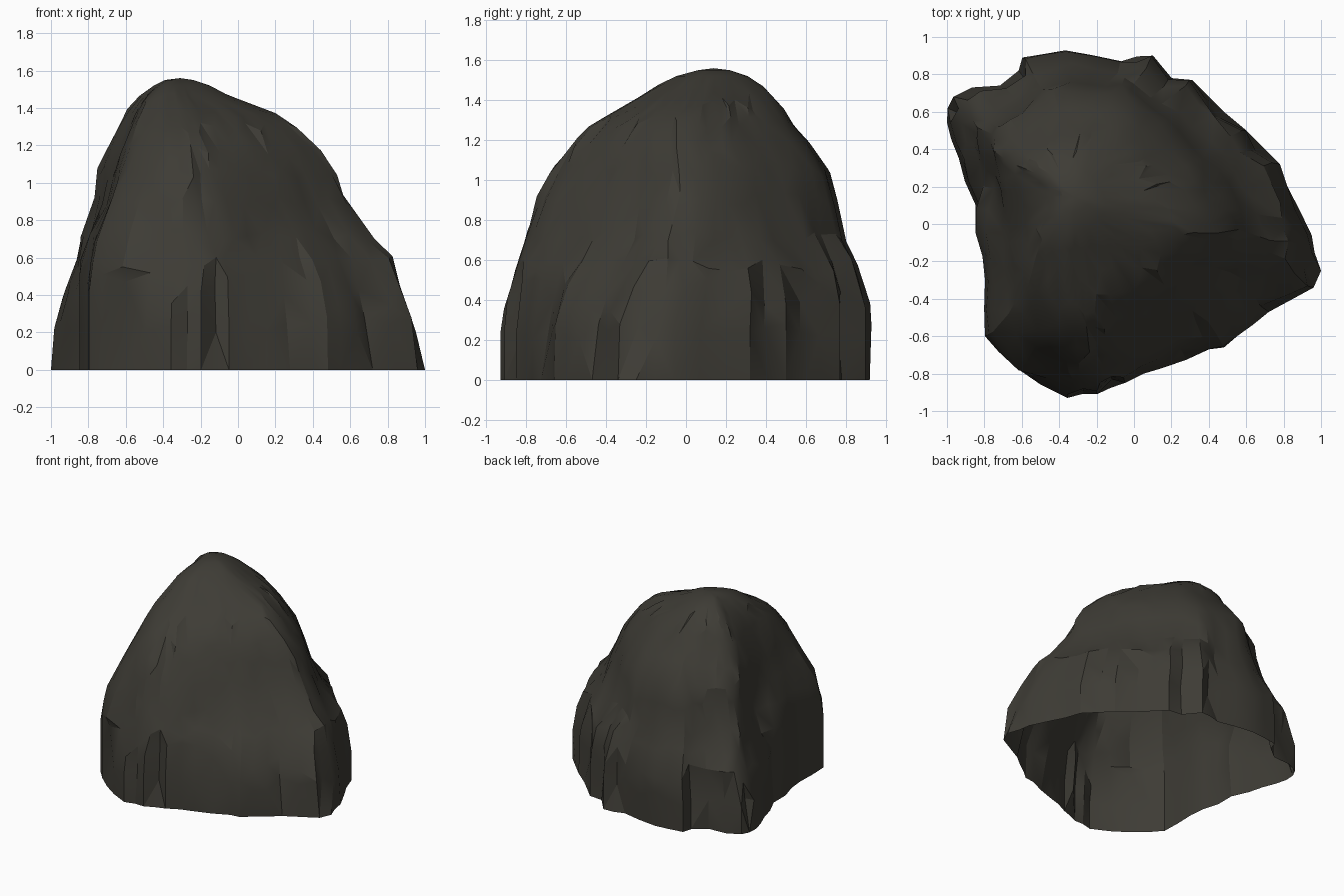
import bpy
import bmesh
import math
import random
from mathutils import Vector

random.seed(11)

default_cube = bpy.data.objects.get("Cube")
if default_cube:
    bpy.data.objects.remove(default_cube, do_unlink=True)

# Ground outline of the boulder, clockwise from above
OUTLINE = [
    (-1, .62), (-.97, .68), (-.87, .73), (-.72, .74), (-.62, .82), (-.6, .89),
    (-.37, .93), (-.07, .87), (.1, .9), (.2, .78), (.31, .77), (.48, .6),
    (.6, .5), (.78, .32), (.82, .2), (.95, -.06), (1, -.25), (.96, -.34),
    (.72, -.47), (.55, -.6), (.48, -.66), (.4, -.67), (.15, -.77), (-.05, -.85),
    (-.2, -.91), (-.36, -.93), (-.5, -.86), (-.73, -.68), (-.8, -.6), (-.8, -.3),
    (-.85, -.05), (-.85, .1), (-.94, .35), (-.98, .45),
]

# Height, then the left, right, front and back limits at that height
LEVELS = [
    (0, -1, 1, -.93, .92), (.25, -.98, .94, -.93, .93),
    (.42, -.93, .89, -.9, .92), (.58, -.87, .84, -.85, .85),
    (.72, -.85, .7, -.81, .79), (.9, -.79, .59, -.75, .76),
    (1.05, -.775, .52, -.67, .72), (1.18, -.71, .43, -.58, .62),
    (1.29, -.65, .32, -.46, .53), (1.38, -.6, .19, -.29, .47),
    (1.46, -.53, -.04, -.17, .4), (1.52, -.45, -.15, -.05, .31),
    (1.55, -.39, -.24, .06, .22),
]
PEAK = Vector((-.31, .14, 1.56))


def refined(points):
    """Split the long sides of an outline, with a little roughness."""
    result = []
    for a, b in zip(points, points[1:] + points[:1]):
        result.append(a)
        if math.dist(a, b) > .16:
            middle = (Vector(a) + Vector(b)) / 2
            middle *= random.uniform(.985, 1.015)
            result.append(tuple(middle))
    return result


def normalised(points):
    """Stretch an outline to fill the square from -1 to 1."""
    low = [min(p[axis] for p in points) for axis in (0, 1)]
    high = [max(p[axis] for p in points) for axis in (0, 1)]
    return [tuple(2 * (p[a] - low[a]) / (high[a] - low[a]) - 1 for a in (0, 1))
            for p in points]


def softened(points):
    """Average each outline point with its neighbours."""
    count = len(points)
    return [tuple((points[i - 1][a] + 3 * points[i][a] + points[(i + 1) % count][a]) / 5
                  for a in (0, 1)) for i in range(count)]


def clamp(value, low=0, high=1):
    return max(low, min(high, value))


def limits_at(z):
    """Interpolate the side limits at any height."""
    for lower, upper in zip(LEVELS, LEVELS[1:]):
        if z <= upper[0]:
            t = (z - lower[0]) / (upper[0] - lower[0])
            return [a + (b - a) * t for a, b in zip(lower[1:], upper[1:])]
    return LEVELS[-1][1:]


def surface_point(nx, ny, z):
    """Place a normalised outline point on the boulder at height z."""
    left, right, front, back = limits_at(z)
    x = left + (right - left) * (nx + 1) / 2
    y = front + (back - front) * (ny + 1) / 2
    # The right-hand ridge swings backwards as it rises
    rise = clamp(z / .6) * clamp((1.5 - z) * 2)
    y += .2 * rise * max(0, nx) * max(0, .5 - ny)
    # Sheer walls: the foot rises straight up, highest at the front left
    reach = .98 if nx < -.5 and ny < .2 else .68
    sheer = clamp((reach - z) / .45)
    x += (clamp(nx, left, right) - x) * sheer
    y += (clamp(ny * .93, front, back) - y) * sheer
    # The back left corner is worn away
    worn = .06 * clamp(-nx - .4) * clamp(ny) * clamp(z * 2 - .7) * clamp((1.4 - z) * 3)
    return Vector((x + worn, y - worn, z))


# Stacked rings of the stone shell
bm = bmesh.new()
shape = normalised(refined(OUTLINE))
count = len(shape)
grooves = [random.choice((0, 0, 0, .025, .05)) for _ in shape]
rings = []
for level, row in enumerate(LEVELS):
    ring = []
    if level > 3:
        shape = normalised(softened(shape))
    for i, (nx, ny) in enumerate(shape):
        z = row[0]
        inset = 0
        if level == 1:
            # Vertical grooves in the broken foot
            z += random.uniform(-.05, .03)
            inset = grooves[i]
        elif level == 2:
            # Jagged upper ends of the grooves
            z += random.uniform(-.08, .1)
            inset = grooves[i] * random.choice((0, 1))
        elif 3 <= level < 11:
            z += random.uniform(-.035, .035)
            inset = random.uniform(-.016, .018)
        point = surface_point(nx, ny, z)
        centre = Vector((PEAK.x * z / PEAK.z, PEAK.y * z / PEAK.z, z))
        point = point.lerp(centre, inset)
        if 3 <= level < 11:
            # Slide along the ring so the facets vary
            outward = (point - centre).normalized()
            point += Vector((-outward.y, outward.x, 0)) * random.uniform(-.015, .015)
        ring.append(bm.verts.new(point))
    rings.append(ring)

for lower, upper in zip(rings, rings[1:]):
    for i in range(count):
        j = (i + 1) % count
        bm.faces.new((lower[j], lower[i], upper[i], upper[j]))

# Rounded summit; the underside stays open
summit = bm.verts.new(PEAK)
for i in range(count):
    bm.faces.new((rings[-1][(i + 1) % count], rings[-1][i], summit))
bmesh.ops.triangulate(bm, faces=bm.faces[:], quad_method='SHORT_EDGE')

mesh = bpy.data.meshes.new("boulder")
bm.to_mesh(mesh)
bm.free()
boulder = bpy.data.objects.new("boulder", mesh)
bpy.context.collection.objects.link(boulder)

# Dark stone colour
stone = bpy.data.materials.new("dark_olive_stone")
stone.use_nodes = True
colour = (.048, .045, .036, 1)
stone.diffuse_color = colour
shader = next(n for n in stone.node_tree.nodes if n.type == 'BSDF_PRINCIPLED')
shader.inputs["Base Color"].default_value = colour
shader.inputs["Roughness"].default_value = .9
mesh.materials.append(stone)

# Soft shading with crisp breaks in the rock
bpy.ops.object.select_all(action='DESELECT')
boulder.select_set(True)
bpy.context.view_layer.objects.active = boulder
bpy.ops.object.shade_smooth_by_angle(angle=math.radians(22))
